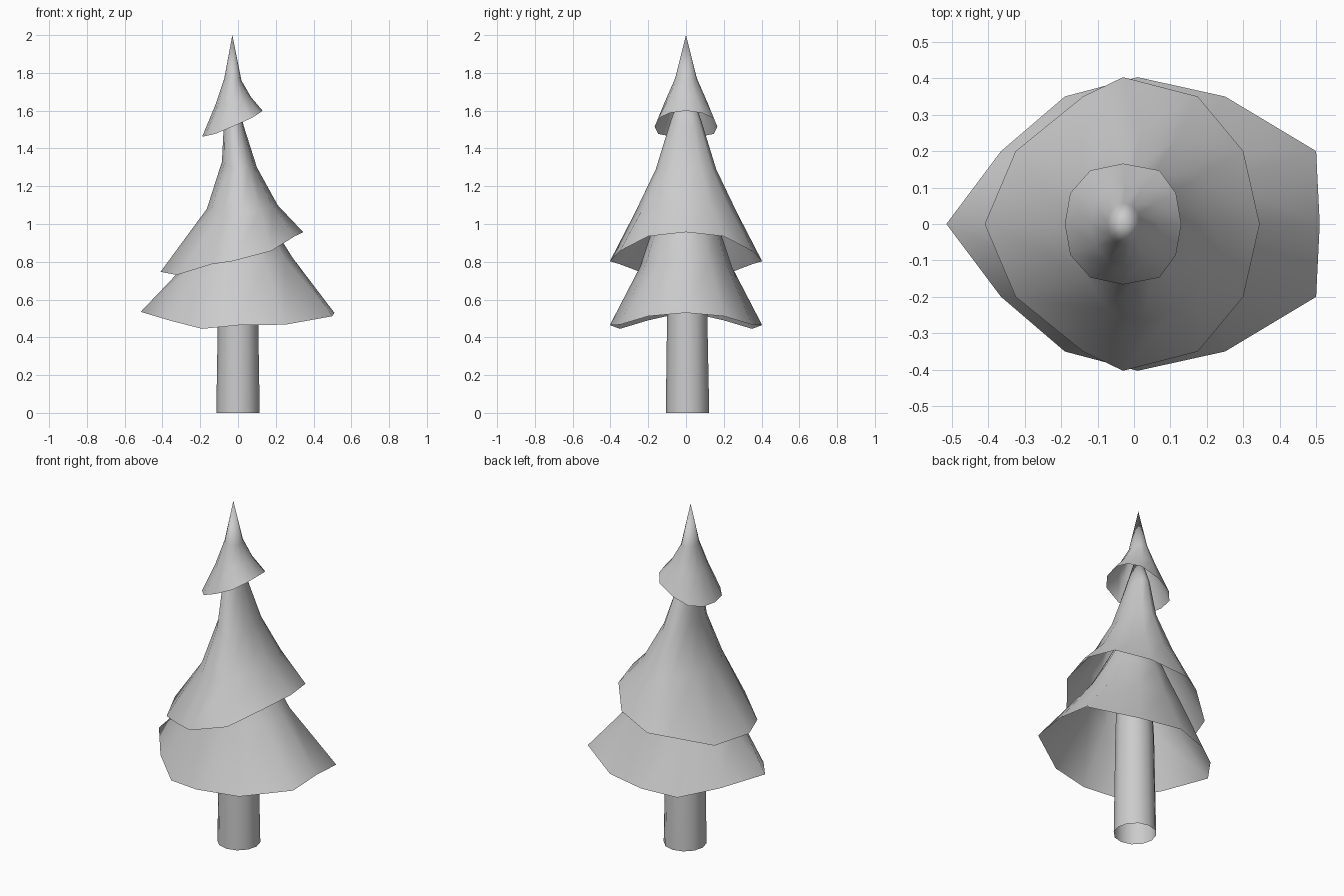
import bpy, bmesh, math

N = 12  # sides of every part


def rim_ring(half):
    """Full ring from 7 (x, y, z) points running from +x round to -x, mirrored in y."""
    return half + [(x, -y, z) for x, y, z in half[-2:0:-1]]


def oval_ring(xl, zl, xr, zr, ry, zm, cy=0.0):
    """Tilted oval: left and right points, depth radius and height at its sides."""
    pts = []
    for i in range(N):
        a = 2 * math.pi * i / N
        c = math.cos(a)
        z = zm + (zr - zl) / 2 * c + ((zr + zl) / 2 - zm) * c * c
        pts.append(((xl + xr) / 2 + (xr - xl) / 2 * c, cy + ry * math.sin(a), z))
    return pts


def loft(name, rings, apex=None):
    """Open skin through the rings, bottom to top, optionally closed to a point."""
    bm = bmesh.new()
    loops = [[bm.verts.new(p) for p in r] for r in rings]
    for a, b in zip(loops, loops[1:]):
        for i in range(N):
            j = (i + 1) % N
            bm.faces.new((a[i], a[j], b[j], b[i]))
    if apex:
        tip = bm.verts.new(apex)
        top = loops[-1]
        for i in range(N):
            bm.faces.new((top[i], top[(i + 1) % N], tip))
    for f in bm.faces:
        f.smooth = True
    me = bpy.data.meshes.new(name)
    bm.to_mesh(me)
    bm.free()
    ob = bpy.data.objects.new(name, me)
    bpy.context.collection.objects.link(ob)
    return ob


# Trunk: open tube
loft("trunk", [
    oval_ring(-0.115, 0, 0.115, 0, 0.115, 0, 0.008),
    oval_ring(-0.105, 0.6, 0.105, 0.6, 0.105, 0.6, 0.006),
    oval_ring(-0.09, 0.95, 0.09, 0.95, 0.09, 0.95),
])

# Lower branches
loft("lower_branches", [
    rim_ring([(0.51, 0, 0.53), (0.50, 0.20, 0.512), (0.25, 0.35, 0.467),
              (0.01, 0.403, 0.465), (-0.19, 0.35, 0.445),
              (-0.365, 0.20, 0.49), (-0.515, 0, 0.535)]),
    oval_ring(-0.31, 0.75, 0.29, 0.82, 0.245, 0.77),
    oval_ring(-0.19, 0.93, 0.19, 0.98, 0.185, 0.95),
    oval_ring(-0.10, 1.14, 0.10, 1.14, 0.11, 1.14),
], (0, 0, 1.35))

# Middle branches
loft("middle_branches", [
    rim_ring([(0.345, 0, 0.957), (0.30, 0.20, 0.935), (0.175, 0.35, 0.857),
              (-0.03, 0.403, 0.803), (-0.14, 0.35, 0.787),
              (-0.325, 0.20, 0.73), (-0.41, 0, 0.747)]),
    oval_ring(-0.165, 1.08, 0.21, 1.10, 0.27, 1.06),
    oval_ring(-0.085, 1.33, 0.10, 1.30, 0.16, 1.29),
    oval_ring(-0.075, 1.53, 0.03, 1.52, 0.08, 1.55),
], (-0.03, 0, 1.76))

# Upper branches
loft("upper_branches", [
    rim_ring([(0.13, 0, 1.60), (0.115, 0.085, 1.588), (0.07, 0.147, 1.56),
              (-0.03, 0.166, 1.515), (-0.12, 0.147, 1.477),
              (-0.175, 0.085, 1.465), (-0.19, 0, 1.462)]),
    oval_ring(-0.12, 1.63, 0.07, 1.67, 0.115, 1.64),
    oval_ring(-0.073, 1.77, 0.018, 1.76, 0.058, 1.77),
], (-0.03, 0, 2.0))
